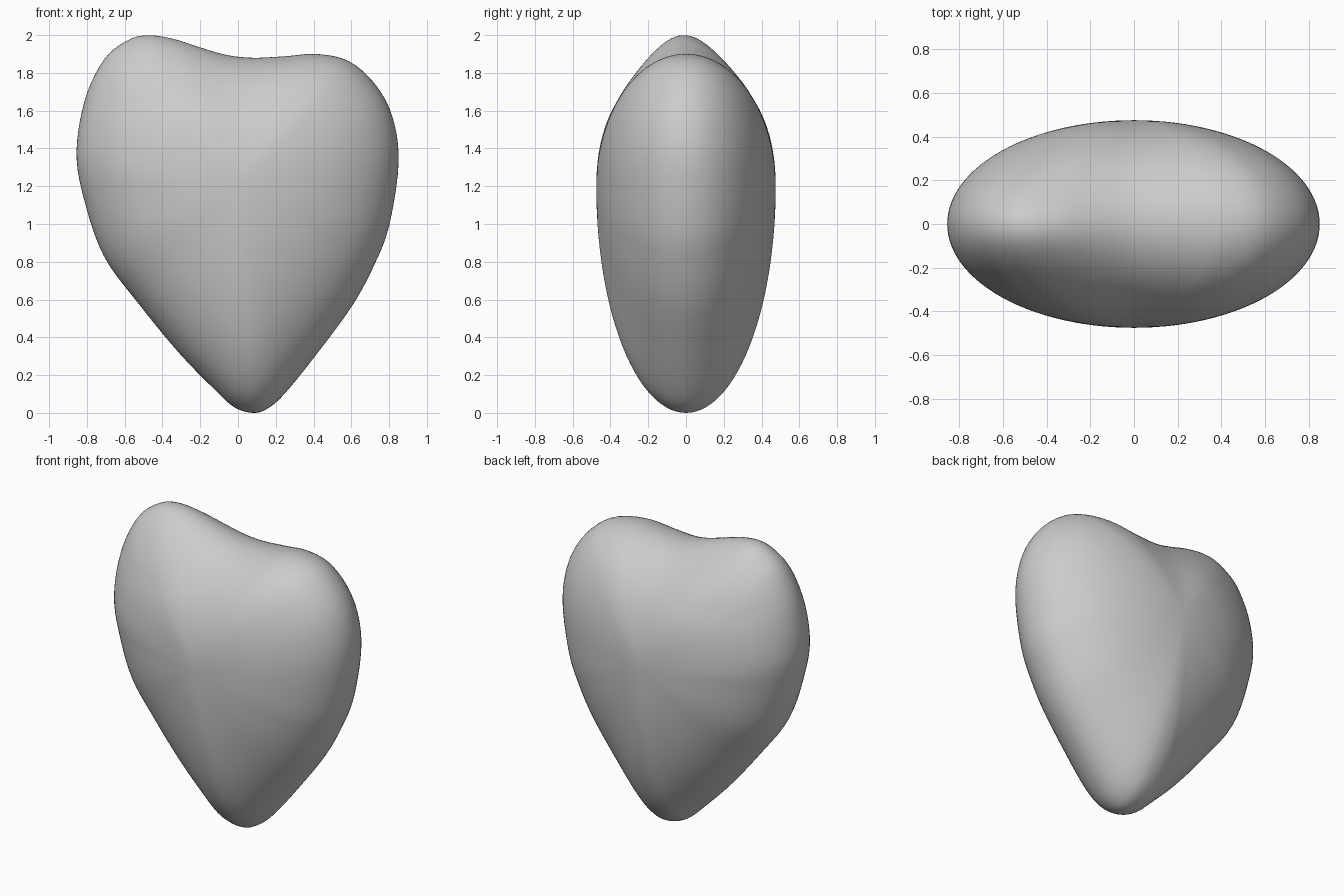
import bpy, bmesh, math
from mathutils import Vector

if "Cube" in bpy.data.objects:
    bpy.data.objects.remove(bpy.data.objects["Cube"])

# Front outline of the heart-shaped body (x, z), counter-clockwise from the tip
OUTLINE = [(.08, 0), (.16, .025), (.25, .105), (.40, .29), (.60, .56), (.72, .78), (.80, .99),
           (.85, .1 + 1.22), (.82, 1.56), (.73, 1.735), (.59, 1.86), (.42, 1.9), (.25, 1.888),
           (.08, 1.88), (-.06, 1.895), (-.20, 1.935), (-.34, 1.98), (-.48, 2.0), (-.59, 1.97), (-.71, 1.87),
           (-.81, 1.66), (-.855, 1.38), (-.815, 1.13), (-.71, .83), (-.52, .57),
           (-.31, .315), (-.12, .12), (-.02, .03)]
CENTRE = Vector((0.0, 1.2))
HALF_DEPTH = 0.475
STEPS, RINGS = 5, 56


def smooth_loop(pts, steps):
    """Closed Catmull-Rom curve through the points."""
    n, out = len(pts), []
    p = [Vector(q) for q in pts]
    for i in range(n):
        a, b, c, d = p[i - 1], p[i], p[(i + 1) % n], p[(i + 2) % n]
        for k in range(steps):
            t = k / steps
            out.append(0.5 * (2 * b + (c - a) * t + (2 * a - 5 * b + 4 * c - d) * t * t
                              + (3 * b - a - 3 * c + d) * t ** 3))
    return out


def place(x, y, z):
    """Narrow the taller left lobe into a soft ridge."""
    w = math.exp(-((x + .5) / .36) ** 2) * min(1, max(0, (z - 1.2) / .5))
    return (x, y, z - 0.1 * w * (1 - math.exp(-((y + .02) / .22) ** 2)))


# Body: outline shrunk to the centre with an elliptical thickness
loop = smooth_loop(OUTLINE, STEPS)
bm = bmesh.new()
front = bm.verts.new(place(CENTRE.x, -HALF_DEPTH, CENTRE.y))
back = bm.verts.new(place(CENTRE.x, HALF_DEPTH, CENTRE.y))
rings = []
for r in range(1, RINGS):
    t = math.pi * r / RINGS
    s, y = math.sin(t), -HALF_DEPTH * math.cos(t)
    pts = [CENTRE + (q - CENTRE) * s for q in loop]
    rings.append([bm.verts.new(place(q.x, y, q.y)) for q in pts])
n = len(loop)
for i in range(n):
    j = (i + 1) % n
    bm.faces.new((front, rings[0][i], rings[0][j]))
    bm.faces.new((back, rings[-1][j], rings[-1][i]))
    for a, b in zip(rings, rings[1:]):
        bm.faces.new((a[i], b[i], b[j], a[j]))
bmesh.ops.recalc_face_normals(bm, faces=bm.faces)
for f in bm.faces:
    f.smooth = True
mesh = bpy.data.meshes.new("heart_body")
bm.to_mesh(mesh)
bm.free()
body = bpy.data.objects.new("heart_body", mesh)
bpy.context.collection.objects.link(body)
